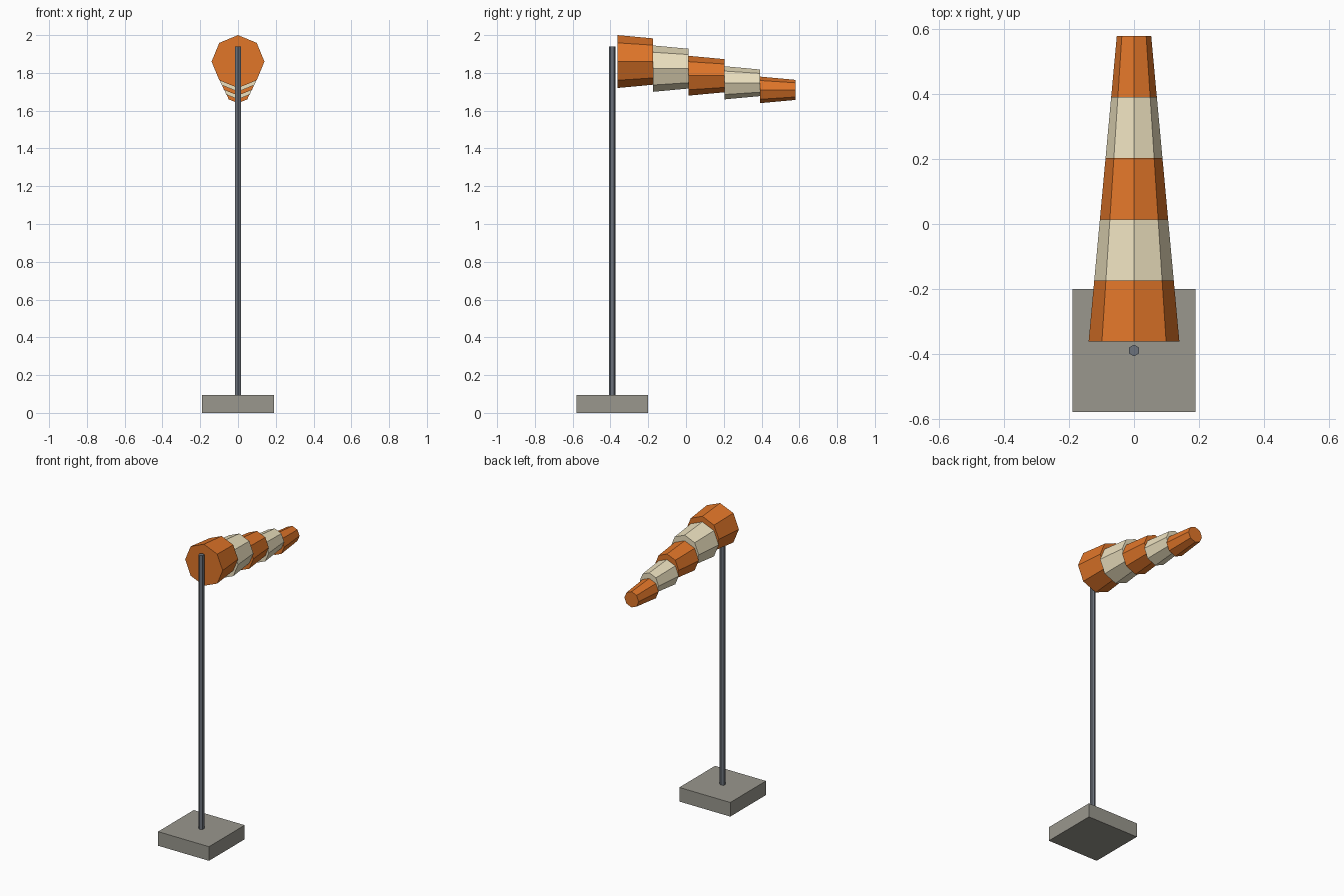
import bpy, bmesh, math
from mathutils import Matrix

if "Cube" in bpy.data.objects:
    bpy.data.objects.remove(bpy.data.objects["Cube"])


def material(name, rgb):
    mat = bpy.data.materials.new(name)
    mat.diffuse_color = (*rgb, 1)
    mat.use_nodes = True
    mat.node_tree.nodes["Principled BSDF"].inputs["Base Color"].default_value = mat.diffuse_color
    return mat


ORANGE = material("orange_fabric", (0.75, 0.18, 0.022))
CREAM = material("cream_fabric", (0.84, 0.75, 0.52))
STONE = material("concrete", (0.32, 0.31, 0.27))
STEEL = material("steel", (0.15, 0.17, 0.20))


def finish(name, bm, mat):
    mesh = bpy.data.meshes.new(name)
    bm.to_mesh(mesh)
    bm.free()
    mesh.materials.append(mat)
    obj = bpy.data.objects.new(name, mesh)
    bpy.context.collection.objects.link(obj)
    return obj


def frustum(name, sides, r1, r2, length, matrix, mat):
    bm = bmesh.new()
    bmesh.ops.create_cone(bm, cap_ends=True, segments=sides, radius1=r1,
                          radius2=r2, depth=length, matrix=matrix)
    finish(name, bm, mat)


POLE_Y = -0.39
BASE_H = 0.095
POLE_TOP = 1.94

# Square base block
bm = bmesh.new()
bmesh.ops.create_cube(bm, size=1, matrix=Matrix.Translation((0, POLE_Y, BASE_H / 2))
                      @ Matrix.Diagonal((0.38, 0.38, BASE_H, 1)))
finish("base", bm, STONE)

# Hexagonal pole
frustum("pole", 6, 0.018, 0.018, POLE_TOP - BASE_H,
        Matrix.Translation((0, POLE_Y, (POLE_TOP + BASE_H) / 2)), STEEL)

# Sock: five tapering octagonal bands, each stepped lower than the last
BANDS = 5
START, END = -0.363, 0.58
step = (END - START) / BANDS
taper = (0.14 - 0.053) / BANDS
for i in range(BANDS):
    r = 0.14 - i * taper
    place = (Matrix.Translation((0, START + (i + 0.5) * step, 1.86 - 0.0375 * i))
             @ Matrix.Rotation(-math.pi / 2, 4, 'X'))
    frustum(f"sock_band_{i + 1}", 8, r, r - taper, step, place,
            CREAM if i % 2 else ORANGE)
